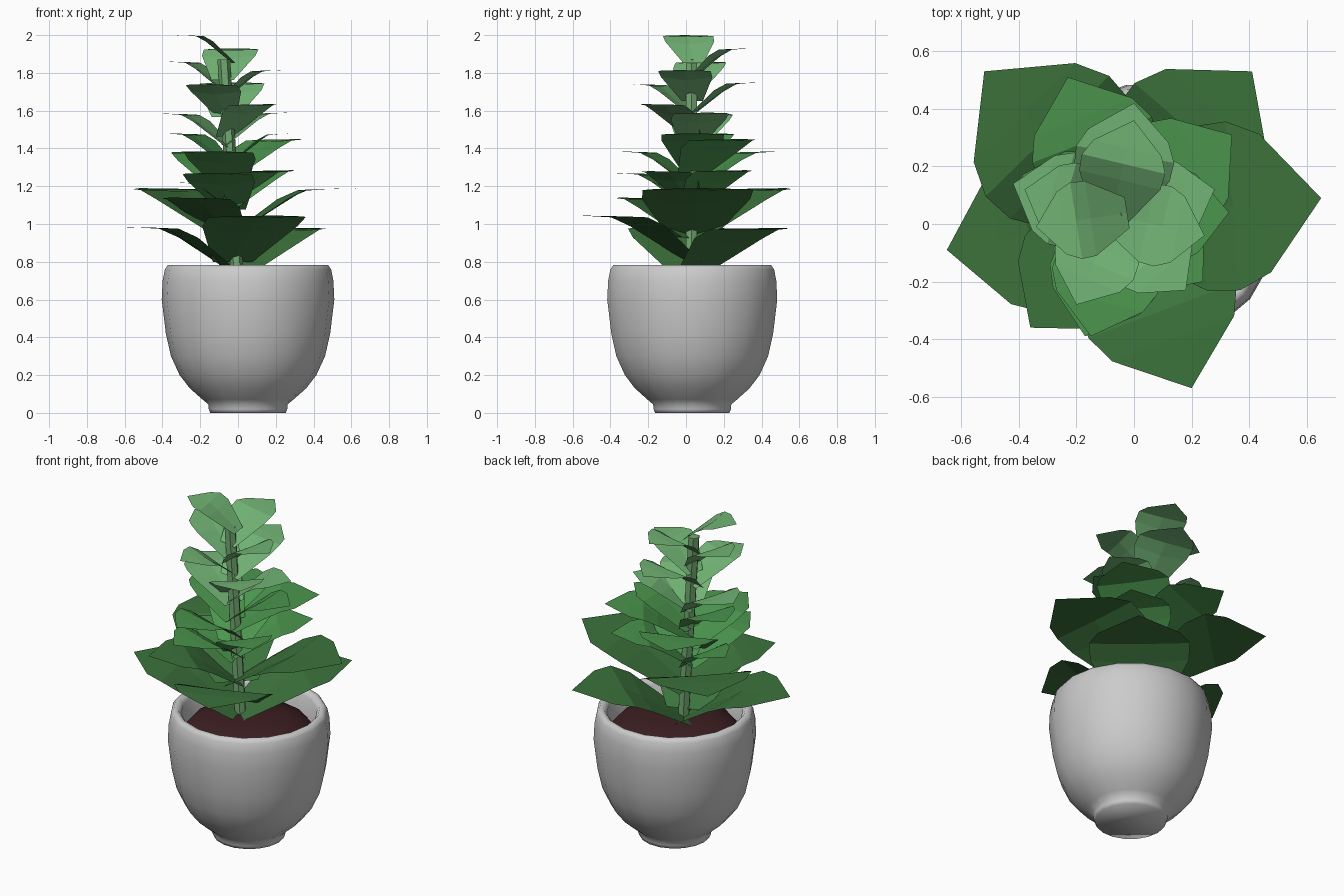
import bpy, math
from mathutils import Vector

if "Cube" in bpy.data.objects:
    bpy.data.objects.remove(bpy.data.objects["Cube"])


def material(name, rgb):
    m = bpy.data.materials.new(name)
    m.diffuse_color = (*rgb, 1)
    m.use_nodes = True
    m.node_tree.nodes["Principled BSDF"].inputs["Base Color"].default_value = m.diffuse_color
    return m


def make(name, verts, faces, mat=None):
    me = bpy.data.meshes.new(name)
    me.from_pydata([tuple(v) for v in verts], [], faces)
    me.update()
    ob = bpy.data.objects.new(name, me)
    bpy.context.collection.objects.link(ob)
    if mat:
        me.materials.append(mat)
    return ob


def lathe(name, rings, sides, mat=None, cap_start=True, cap_end=True):
    """rings: (x, y, z, radius), joined in order with optional end caps"""
    verts, faces = [], []
    for x, y, z, r in rings:
        for i in range(sides):
            a = 2 * math.pi * i / sides
            verts.append((x + r * math.cos(a), y + r * math.sin(a), z))
    for k in range(len(rings) - 1):
        for i in range(sides):
            j = (i + 1) % sides
            faces.append((k * sides + i, k * sides + j,
                          (k + 1) * sides + j, (k + 1) * sides + i))
    if cap_start:
        faces.append(tuple(reversed(range(sides))))
    if cap_end:
        n = (len(rings) - 1) * sides
        faces.append(tuple(range(n, n + sides)))
    return make(name, verts, faces, mat)


def smooth(ob, angle):
    bpy.ops.object.select_all(action='DESELECT')
    ob.select_set(True)
    bpy.context.view_layer.objects.active = ob
    bpy.ops.object.shade_smooth_by_angle(angle=math.radians(angle))


soil_mat = material("soil", (0.045, 0.013, 0.015))
stem_mat = material("stem_green", (0.17, 0.4, 0.17))
dark = material("leaf_dark", (0.045, 0.17, 0.045))
mid = material("leaf_mid", (0.07, 0.3, 0.075))
light = material("leaf_light", (0.17, 0.46, 0.18))

# pot with foot, rolled rim and inner wall
PX, PY = 0.053, 0.033
profile = [(0, 0.2), (0.02, 0.208), (0.045, 0.21), (0.07, 0.24), (0.13, 0.308),
           (0.2, 0.362), (0.3, 0.408), (0.42, 0.435), (0.6, 0.457), (0.7, 0.452),
           (0.76, 0.44), (0.782, 0.425), (0.78, 0.4), (0.755, 0.382), (0.6, 0.365)]
pot = lathe("pot", [(PX, PY, z, r) for z, r in profile], 18)
smooth(pot, 70)

# domed soil
soil = lathe("soil", [(PX, PY, z, r) for z, r in
                      [(0.64, 0.372), (0.69, 0.33), (0.725, 0.21), (0.74, 0.08)]],
             16, soil_mat, cap_start=False)
smooth(soil, 50)


# stem, leaning slightly to the left
def stem_x(z):
    return -0.005 - 0.07 * (z - 0.75) / 1.12


lathe("stem", [(stem_x(z), 0.03, z, 0.034) for z in (0.7, 1.1, 1.5, 1.87)], 6, stem_mat)


# folded leaf: steep lower half, flat outer half, pointed tip
# rows: distance along, half width, edge height, midrib height
ROWS = [(0, 0.17, 0, 0), (0.4, 0.41, 0.77, 0.67), (0.56, 0.42, 0.96, 0.94),
        (0.72, 0.345, 0.98, 0.98)]


def leaf(name, tip, mat, back=0.0):
    """back moves the root past the stem, away from the tip"""
    tip = Vector(tip)
    root = Vector((stem_x(tip.z), 0.03, 0))
    out = Vector((tip.x, tip.y, 0)) - root
    drop = 0.08 + 0.26 * out.length
    root -= out.normalized() * back
    out = Vector((tip.x, tip.y, 0)) - root
    side = Vector((-out.y, out.x, 0))
    verts = []
    for t, w, edge, rib in ROWS:
        for s, h in ((-1, edge), (0, rib), (1, edge)):
            p = root + out * t + side * (w * s)
            p.z = tip.z - drop * (1 - h)
            verts.append(p)
    verts.append(tip)
    faces = []
    for k in (0, 3, 6):
        faces += [(k, k + 3, k + 4, k + 1), (k + 1, k + 4, k + 5, k + 2)]
    faces += [(9, 12, 10), (10, 12, 11)]
    make(name, verts, faces, mat)


# three tiers of leaves, given by their tips
tiers = {
    "lower_leaf": (dark, [(-0.65, -0.09, 0.985), (0.41, 0.53, 0.98), (0.20, -0.57, 1.045),
                          (-0.36, -0.36, 1.14), (0.65, 0.09, 1.19), (-0.52, 0.53, 1.19)]),
    "middle_leaf": (mid, [(-0.34, 0.1, 1.22), (-0.17, -0.39, 1.27), (0.29, 0.32, 1.285),
                          (0.24, -0.2, 1.28), (-0.23, 0.51, 1.385), (-0.15, -0.39, 1.385),
                          (0.34, 0.31, 1.45), (0.33, 0.04, 1.48), (-0.39, 0.17, 1.48)]),
    "upper_leaf": (light, [(-0.42, 0.14, 1.585), (0.28, 0.12, 1.59), (0.18, -0.23, 1.635),
                           (0.0, 0.42, 1.75), (-0.2, -0.28, 1.74), (0.245, -0.04, 1.815),
                           (-0.38, 0.12, 1.86), (0.0, 0.36, 1.93), (-0.34, -0.01, 2.0)]),
}
for name, (mat, tips) in tiers.items():
    for i, tip in enumerate(tips):
        leaf(f"{name}_{i + 1}", tip, mat, 0.06 if tip[2] == 2.0 else 0.015)
